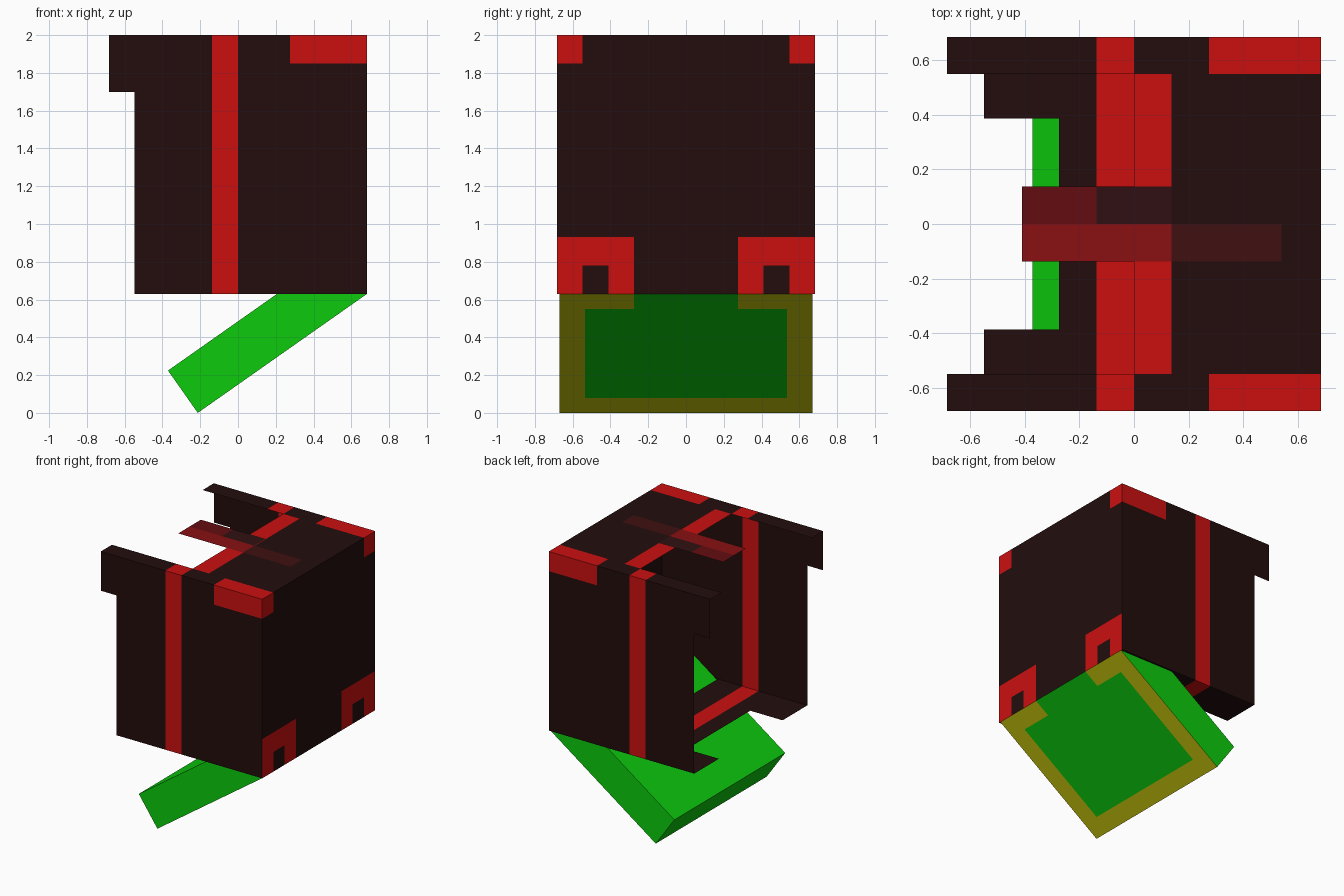
import bpy, bmesh
from mathutils import Vector

if "Cube" in bpy.data.objects:
    bpy.data.objects.remove(bpy.data.objects["Cube"], do_unlink=True)


def material(name, r, g, b):
    m = bpy.data.materials.new(name)
    m.use_nodes = True
    m.diffuse_color = (r, g, b, 1)
    bsdf = next(n for n in m.node_tree.nodes if n.type == 'BSDF_PRINCIPLED')
    bsdf.inputs["Base Color"].default_value = (r, g, b, 1)
    return m


DARK = material("dark_brown", 0.017, 0.004, 0.004)
RED = material("red", 0.6, 0.005, 0.005)
GREEN = material("green", 0.004, 0.6, 0.004)
YELLOW = material("yellow", 0.58, 0.57, 0.004)
CRIMSON = material("crimson", 0.25, 0.005, 0.006)
MAROON = material("maroon", 0.125, 0.004, 0.006)
DEEP_RED = material("deep_red", 0.05, 0.005, 0.006)
SHADOW_RED = material("shadow_red", 0.03, 0.005, 0.006)

X, Y, Z = Vector((1, 0, 0)), Vector((0, 1, 0)), Vector((0, 0, 1))
R = 0.683            # half width
BASE, TOP = 0.63, 2.0
PX = 0.137           # width of one painted band


def sheet(name, origin, u, v, us, vs, rule, mats, flip=False):
    """Flat sheet cut along us and vs; rule(u, v) picks a cell's material or None for a gap."""
    bm = bmesh.new()
    for u0, u1 in zip(us, us[1:]):
        for v0, v1 in zip(vs, vs[1:]):
            mat = rule((u0 + u1) / 2, (v0 + v1) / 2)
            if mat is None:
                continue
            corners = [(u0, v0), (u1, v0), (u1, v1), (u0, v1)]
            if flip:
                corners.reverse()
            face = bm.faces.new([bm.verts.new(origin + u * a + v * b) for a, b in corners])
            face.material_index = mats.index(mat)
    bmesh.ops.remove_doubles(bm, verts=bm.verts[:], dist=0.0005)
    mesh = bpy.data.meshes.new(name)
    bm.to_mesh(mesh)
    bm.free()
    for m in mats:
        mesh.materials.append(m)
    obj = bpy.data.objects.new(name, mesh)
    bpy.context.collection.objects.link(obj)
    return obj


def mirrored(*cuts):
    return [-c for c in cuts] + [c for c in reversed(cuts)]


# Front and back walls: stripe, top corner patch, tab at the open end
def wall_rule(x, z):
    if x < -4 * PX and z < 1.7:
        return None
    if -PX < x < 0 or (x > 2 * PX and z > 1.85):
        return RED
    return DARK


wall_x = [-R, -4 * PX, -PX, 0, 2 * PX, R]
for name, y in (("front_wall", -R), ("back_wall", R)):
    sheet(name, Y * y, X, Z, wall_x, [BASE, 1.7, 1.85, TOP], wall_rule, [DARK, RED], flip=y > 0)


# Closed side wall: corner patches and two small arches
def side_rule(y, z):
    y = abs(y)
    if z > 1.85:
        return RED if y > 4 * PX else DARK
    if z < 0.93 and y > 2 * PX:
        return DARK if z < 0.78 and 3 * PX < y < 4 * PX else RED
    return DARK


sheet("side_wall", X * R, Y, Z, mirrored(R, 4 * PX, 3 * PX, 2 * PX),
      [BASE, 0.78, 0.93, 1.85, TOP], side_rule, [DARK, RED])


# Top panel: open near the far end, with arms along the walls
def top_rule(x, y):
    if abs(y) > 4 * PX:
        return RED if -PX < x < 0 or x > 2 * PX else DARK
    if x < 0:
        return None
    return RED if x < PX else DARK


sheet("top_panel", Z * TOP, X, Y, [-R, -PX, 0, PX, 2 * PX, R],
      mirrored(R, 4 * PX), top_rule, [DARK, RED])


# Bottom panel: notched at the open end, one stripe across
def bottom_rule(x, y):
    if x < -2 * PX and abs(y) < 0.385:
        return None
    return RED if -PX < x < 0 else DARK


sheet("bottom_panel", Z * BASE, X, Y, [-4 * PX, -2 * PX, -PX, 0, R],
      mirrored(R, 0.385), bottom_rule, [DARK, RED], flip=True)


# Flat strap lying across the top
def strap_rule(x, y):
    if y < 0:
        return CRIMSON if x < PX else DEEP_RED
    if x > PX:
        return None
    return MAROON if x < -PX else SHADOW_RED


sheet("top_strap", Z * (TOP + 0.003), X, Y, [-0.41, -PX, PX, 0.54], [-PX, 0, PX],
      strap_rule, [CRIMSON, MAROON, DEEP_RED, SHADOW_RED])

# Tilted slab under the body, with a yellow border painted on its underside
low, high = Vector((-0.213, 0, 0)), Vector((R, 0, BASE))
length = (high - low).length


def slab_rule(y, s):
    y = abs(y)
    border = s < PX or y > 0.535 or (s > length - PX and y > 2 * PX)
    return YELLOW if border else GREEN


slab = sheet("tilted_slab", low, Y, (high - low).normalized(), mirrored(0.67, 0.535, 2 * PX),
             [0, PX, length - PX, length], slab_rule, [YELLOW, GREEN])
solid = slab.modifiers.new("thickness", 'SOLIDIFY')
solid.thickness = 2 * PX
solid.offset = -1
solid.material_offset = 1
solid.material_offset_rim = 1
